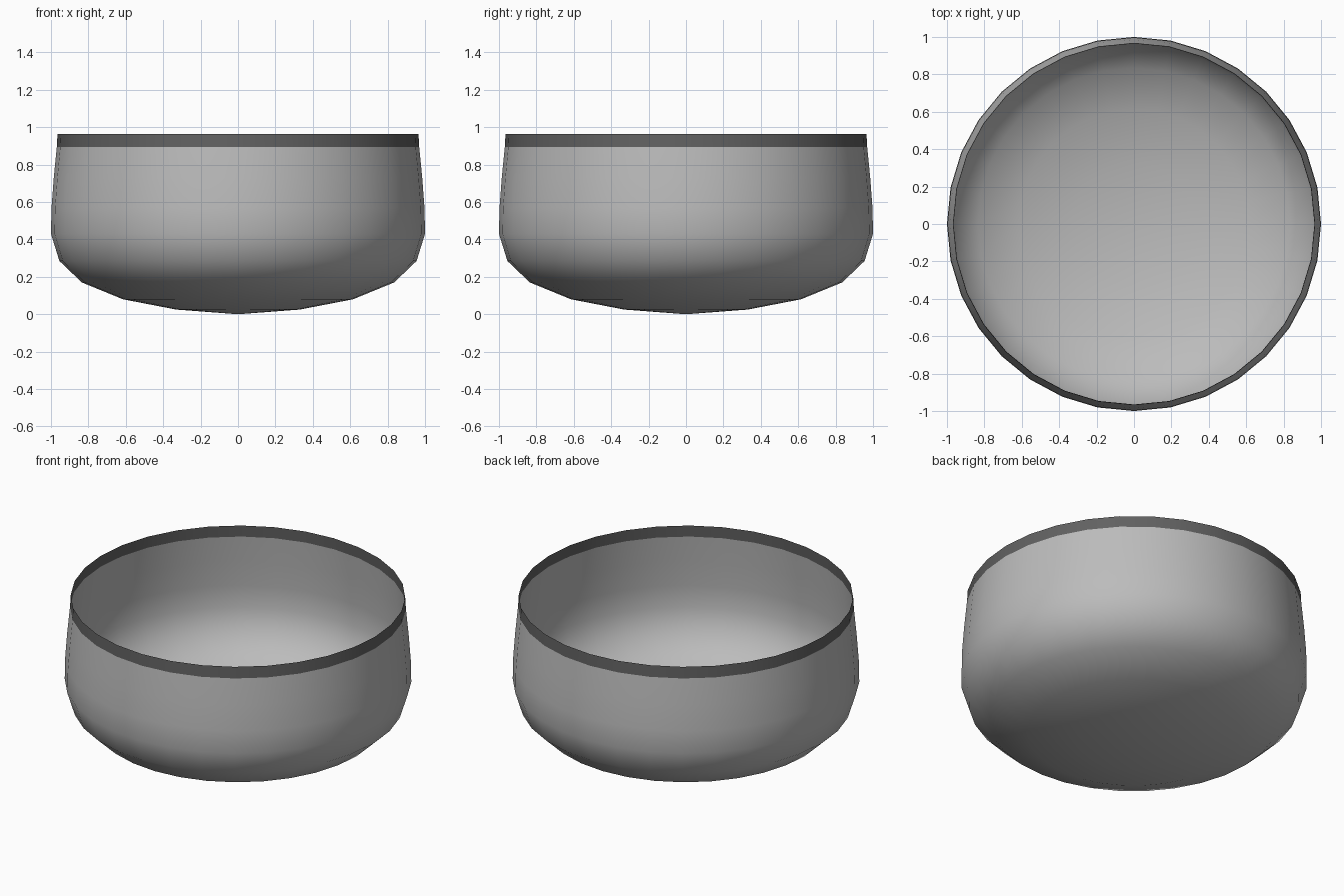
import bpy, bmesh
from math import cos, sin, tau

cube = bpy.data.objects.get("Cube")
if cube:
    bpy.data.objects.remove(cube, do_unlink=True)

SIDES = 32


def material(name, value):
    mat = bpy.data.materials.new(name)
    mat.use_nodes = True
    colour = (value, value, value, 1)
    mat.diffuse_color = colour
    mat.node_tree.nodes["Principled BSDF"].inputs["Base Color"].default_value = colour
    return mat


def lathe(name, profile, mat):
    """Spin a bottom-to-top (radius, height) profile into an open sheet."""
    bm = bmesh.new()
    rings = []
    for r, z in profile:
        if r == 0:
            rings.append([bm.verts.new((0, 0, z))] * SIDES)
        else:
            rings.append([bm.verts.new((r * cos(tau * i / SIDES), r * sin(tau * i / SIDES), z))
                          for i in range(SIDES)])
    for low, high in zip(rings, rings[1:]):
        for i in range(SIDES):
            j = (i + 1) % SIDES
            corners = [low[i], low[j], high[j], high[i]]
            bm.faces.new(list(dict.fromkeys(corners))).smooth = True
    mesh = bpy.data.meshes.new(name)
    bm.to_mesh(mesh)
    bm.free()
    mesh.materials.append(mat)
    obj = bpy.data.objects.new(name, mesh)
    bpy.context.collection.objects.link(obj)
    return obj


# Rounded bowl wall, a single thin sheet
lathe("bowl_body", [(0, 0), (0.33, 0.025), (0.615, 0.08), (0.835, 0.17), (0.955, 0.285),
                    (1, 0.43), (0.997, 0.57), (0.985, 0.73), (0.969, 0.893)],
      material("light grey", 0.5))

# Dark band around the open mouth
lathe("rim_band", [(0.969, 0.893), (0.965, 0.965)], material("dark grey", 0.12))
